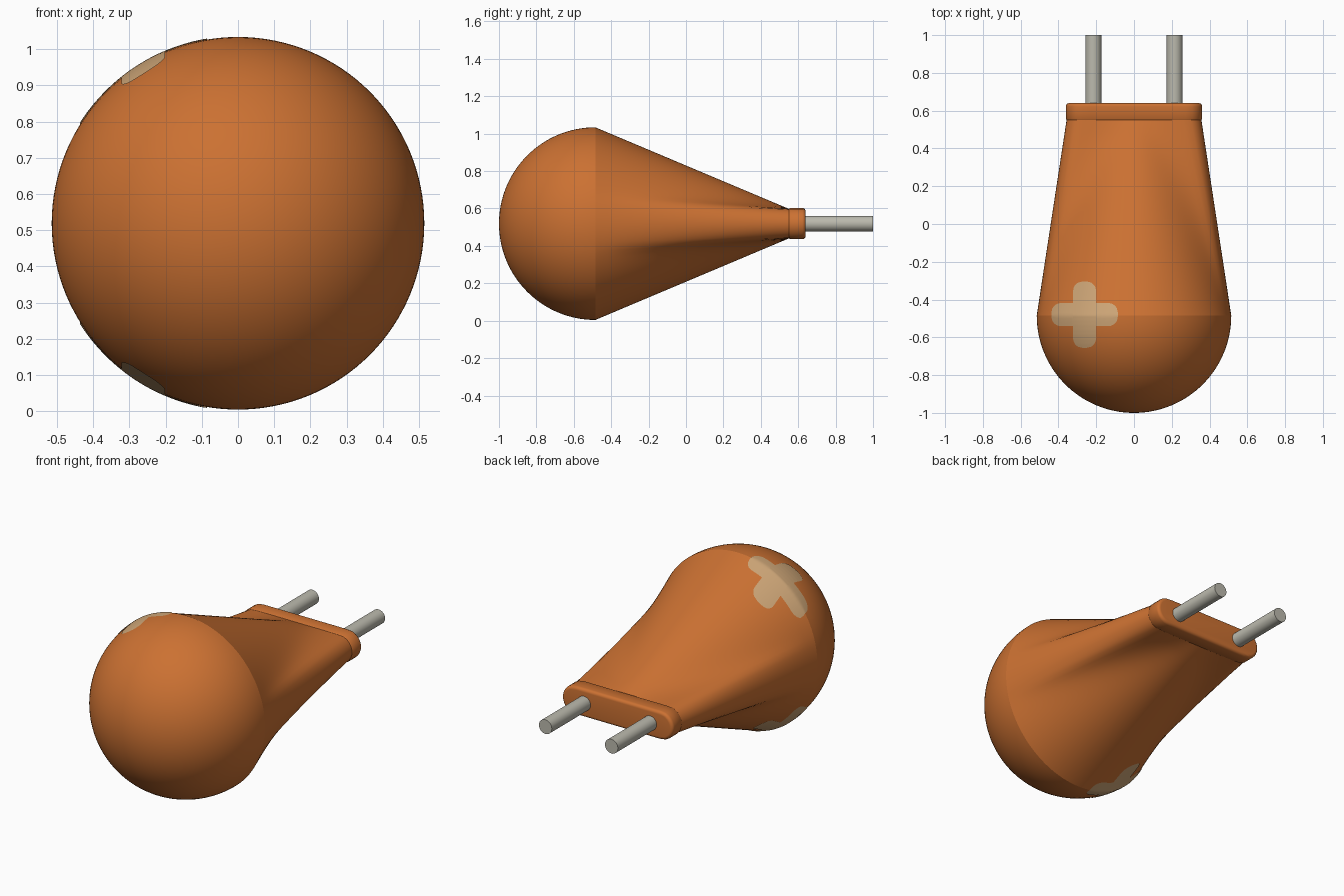
import bpy, bmesh, math
from mathutils import Vector
from mathutils.bvhtree import BVHTree

cube = bpy.data.objects.get("Cube")
if cube:
    bpy.data.objects.remove(cube, do_unlink=True)

R, CY, CZ = 0.515, -0.485, 0.519      # round end: radius and centre
FLAT = 0.278                          # half length of the straight neck edge
SEG = 128


def material(name, rgb):
    m = bpy.data.materials.new(name)
    m.use_nodes = True
    m.diffuse_color = (*rgb, 1)
    m.node_tree.nodes["Principled BSDF"].inputs["Base Color"].default_value = (*rgb, 1)
    return m


ORANGE = material("burnt orange", (0.60, 0.165, 0.032))
TAN = material("tan", (0.60, 0.37, 0.18))
METAL = material("warm grey metal", (0.50, 0.49, 0.42))


def finish(bm, name, mat, angle=180):
    mesh = bpy.data.meshes.new(name)
    bm.to_mesh(mesh)
    bm.free()
    mesh.materials.append(mat)
    ob = bpy.data.objects.new(name, mesh)
    bpy.context.collection.objects.link(ob)
    bpy.ops.object.select_all(action="DESELECT")
    bpy.context.view_layer.objects.active = ob
    ob.select_set(True)
    bpy.ops.object.shade_smooth_by_angle(angle=math.radians(angle))
    return ob


def slot_radius(t, h):
    """Distance from the centre to a round-ended slot of half height h."""
    c, s = abs(math.cos(t)), abs(math.sin(t))
    if s * FLAT > c * h:
        return h / s
    return FLAT * c + math.sqrt(h * h - (FLAT * s) ** 2)


# Body: dome, then a loft from circle to slot, then a rounded lip
rings = []                            # (y, radius as a function of angle)
for i in range(1, 33):
    a = math.pi / 2 * i / 32
    rings.append((CY - R * math.cos(a), lambda t, r=R * math.sin(a): r))
seam = len(rings) - 1
for i in range(1, 17):
    f = i / 16
    rings.append((CY + (0.55 - CY) * f,
                  lambda t, f=f: R * (1 - f) + slot_radius(t, 0.079) * f))
neck = len(rings) - 1
lip = [(0.556, 0.083)]
for i in range(6):
    a = math.pi / 2 * i / 5
    lip.append((0.622 + 0.018 * math.sin(a), 0.065 + 0.018 * math.cos(a)))
for y, h in lip:
    rings.append((y, lambda t, h=h: slot_radius(t, h)))

bm = bmesh.new()
tip = bm.verts.new((0, CY - R, CZ))
loops = []
for y, radius in rings:
    ring = []
    for k in range(SEG):
        t = 2 * math.pi * k / SEG
        ring.append(bm.verts.new((radius(t) * math.cos(t), y, CZ + radius(t) * math.sin(t))))
    loops.append(ring)
for k in range(SEG):
    n = (k + 1) % SEG
    bm.faces.new((tip, loops[0][k], loops[0][n]))
    for low, high in zip(loops, loops[1:]):
        bm.faces.new((low[k], high[k], high[n], low[n]))
bm.faces.new(loops[-1])
bmesh.ops.recalc_face_normals(bm, faces=bm.faces)
surface = BVHTree.FromBMesh(bm)
creases = {frozenset((loops[r][k].index, loops[r][(k + 1) % SEG].index))
           for r in (seam, neck) for k in range(SEG)} if bm.verts.index_update() is None else set()
body = finish(bm, "body", ORANGE, 40)
for e in body.data.edges:
    if frozenset(e.vertices) in creases:
        e.use_edge_sharp = True


# Cross patches laid onto the body, above and below
PX, PY, ARM, HALF, ROUND = -0.26, -0.48, 0.175, 0.06, 0.05


def half_width(u):
    d = max(0, abs(u) - (ARM - ROUND))
    return HALF - ROUND + math.sqrt(max(0, ROUND ** 2 - d * d))


def add_bar(bm, u0, u1, along_y, side, steps):
    rows = []
    for i in range(steps + 1):
        u = u0 + (u1 - u0) * i / steps
        row = []
        for j in range(13):
            v = half_width(u) * (j / 6 - 1)
            x, y = (PX + v, PY + u) if along_y else (PX + u, PY + v)
            hit, normal, _, _ = surface.ray_cast(Vector((x, y, CZ + 2 * side)),
                                                 Vector((0, 0, -side)))
            row.append(bm.verts.new(hit + normal * 0.003))
        rows.append(row)
    for a, b in zip(rows, rows[1:]):
        for j in range(12):
            f = bm.faces.new((a[j], a[j + 1], b[j + 1], b[j]))
            f.normal_update()
            if f.normal.z * side < 0:
                f.normal_flip()


for name, side in (("upper_cross_patch", 1), ("lower_cross_patch", -1)):
    bm = bmesh.new()
    add_bar(bm, -ARM, ARM, True, side, 60)
    add_bar(bm, -ARM, -HALF, False, side, 24)
    add_bar(bm, HALF, ARM, False, side, 24)
    finish(bm, name, TAN, 60)

# Two round pins
for name, x in (("left_pin", 0.215), ("right_pin", -0.215)):
    bm = bmesh.new()
    bmesh.ops.create_cone(bm, cap_ends=True, segments=32, radius1=0.042,
                          radius2=0.042, depth=0.42)
    bmesh.ops.rotate(bm, verts=bm.verts, matrix=Vector((0, 0, 1)).rotation_difference(
        Vector((0, 1, 0))).to_matrix())
    bmesh.ops.translate(bm, verts=bm.verts, vec=(x, 0.79, CZ))
    finish(bm, name, METAL, 40)
